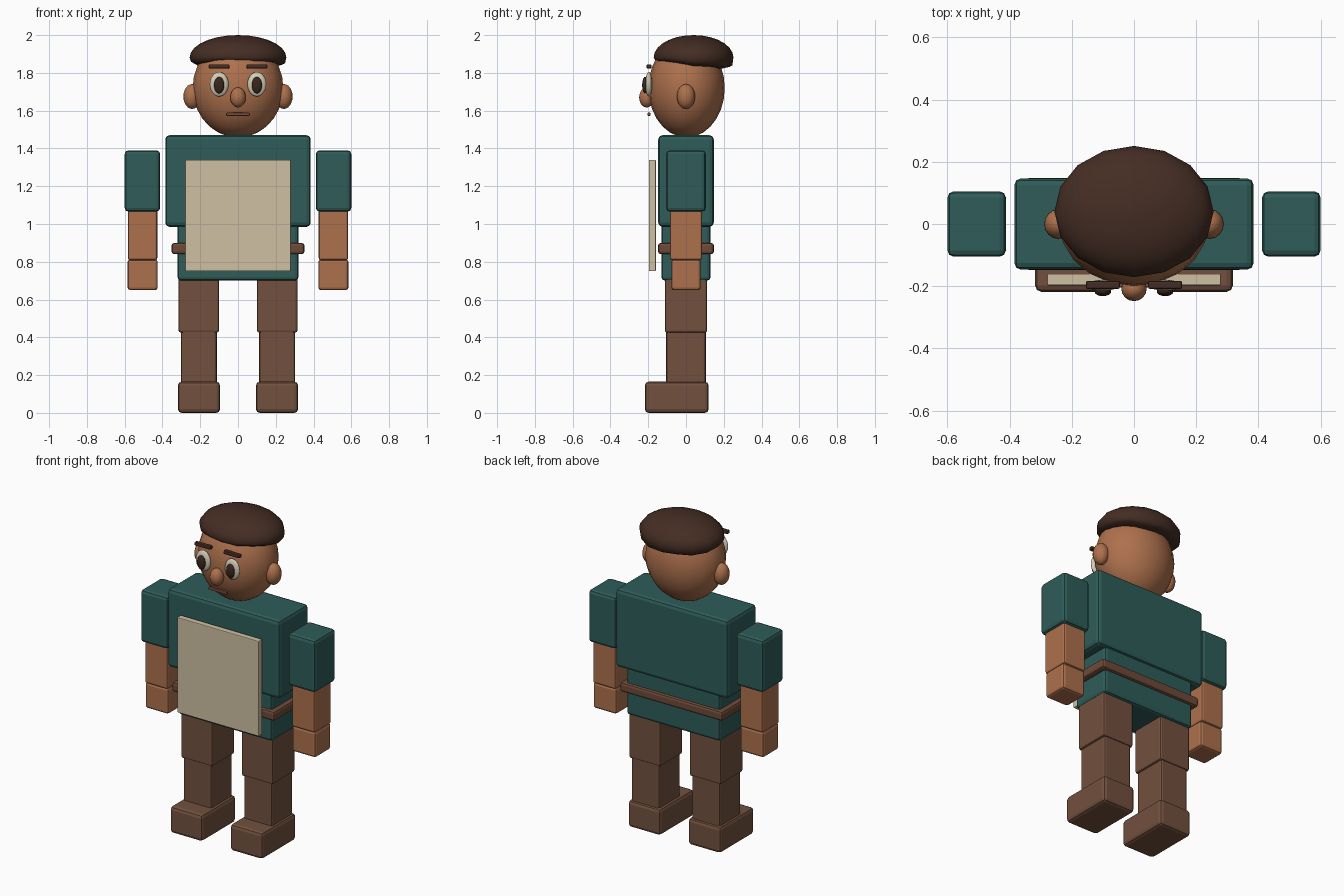
import bpy, bmesh, math
from mathutils import Vector

if "Cube" in bpy.data.objects:
    bpy.data.objects.remove(bpy.data.objects["Cube"])


def material(name, r, g, b):
    def lin(c):
        c /= 255
        return c / 12.92 if c < 0.04045 else ((c + 0.055) / 1.055) ** 2.4
    m = bpy.data.materials.new(name)
    m.diffuse_color = (lin(r), lin(g), lin(b), 1)
    m.use_nodes = True
    m.node_tree.nodes["Principled BSDF"].inputs["Base Color"].default_value = m.diffuse_color
    return m


TEAL = material("teal_cloth", 46, 92, 88)
SKIN = material("skin", 174, 113, 77)
BROWN = material("brown_trousers", 114, 81, 62)
LEATHER = material("belt_leather", 110, 74, 56)
CREAM = material("apron_cream", 208, 192, 164)
HAIR = material("dark_hair", 68, 45, 35)
WHITE = material("eye_white", 212, 205, 184)
PUPIL = material("pupil_brown", 58, 38, 28)
LIP = material("lip_brown", 124, 76, 56)


def finish(name, bm, mat):
    me = bpy.data.meshes.new(name)
    bm.to_mesh(me)
    bm.free()
    ob = bpy.data.objects.new(name, me)
    bpy.context.collection.objects.link(ob)
    me.materials.append(mat)
    return ob


def box(name, x, y, z, mat, bevel=0.018):
    """Rounded block from (min, max) ranges."""
    bm = bmesh.new()
    bmesh.ops.create_cube(bm, size=1)
    for v in bm.verts:
        v.co = Vector([(r[0] + r[1]) / 2 + c * (r[1] - r[0])
                       for c, r in zip(v.co, (x, y, z))])
    bmesh.ops.bevel(bm, geom=bm.edges[:], offset=bevel, segments=2,
                    profile=0.5, affect='EDGES')
    return finish(name, bm, mat)


def ball(name, centre, radii, mat, segs=16, rings=12):
    """Smooth ellipsoid."""
    bm = bmesh.new()
    bmesh.ops.create_uvsphere(bm, u_segments=segs, v_segments=rings, radius=1)
    for v in bm.verts:
        v.co = Vector([c + a * r for c, a, r in zip(centre, v.co, radii)])
    for f in bm.faces:
        f.smooth = True
    return finish(name, bm, mat)


def mirrored_range(s, a, b):
    return (a, b) if s > 0 else (-b, -a)


# Torso, belt and apron
box("chest", (-0.385, 0.385), (-0.147, 0.147), (0.985, 1.47), TEAL, 0.022)
box("lower_tunic", (-0.32, 0.32), (-0.13, 0.13), (0.70, 1.02), TEAL)
box("belt", (-0.352, 0.352), (-0.148, 0.148), (0.84, 0.90), LEATHER, 0.015)
box("apron_panel", (-0.28, 0.28), (-0.197, -0.16), (0.75, 1.34), CREAM, 0.004)

# Limbs, one set per side
for s, side in ((-1, "right"), (1, "left")):
    def limb(part, xr, y, z, mat, bevel=0.018):
        box(f"{side}_{part}", mirrored_range(s, *xr), y, z, mat, bevel)
    limb("sleeve", (0.412, 0.6), (-0.105, 0.105), (1.065, 1.39), TEAL, 0.02)
    limb("forearm", (0.427, 0.583), (-0.085, 0.085), (0.808, 1.085), SKIN, 0.012)
    limb("hand", (0.425, 0.585), (-0.078, 0.078), (0.65, 0.812), SKIN, 0.015)
    limb("thigh", (0.1, 0.315), (-0.112, 0.112), (0.425, 0.715), BROWN, 0.012)
    limb("shin", (0.112, 0.303), (-0.105, 0.105), (0.15, 0.44), BROWN, 0.012)
    limb("shoe", (0.095, 0.318), (-0.218, 0.12), (0.0, 0.165), BROWN, 0.02)

    # Face parts that come in pairs
    ball(f"{side}_ear", (s * 0.243, 0, 1.675), (0.046, 0.048, 0.066), SKIN)
    ball(f"{side}_eye", (s * 0.1, -0.197, 1.74), (0.05, 0.018, 0.065), WHITE)
    ball(f"{side}_pupil", (s * 0.1, -0.217, 1.735), (0.027, 0.015, 0.044), PUPIL)
    limb("eyebrow", (0.045, 0.155), (-0.209, -0.183), (1.823, 1.845), HAIR, 0.006)

# Head, nose and mouth
ball("head", (0, 0.003, 1.72), (0.24, 0.202, 0.262), SKIN, 20, 14)
ball("nose", (0, -0.208, 1.67), (0.041, 0.04, 0.053), SKIN)
box("mouth", (-0.063, 0.063), (-0.204, -0.187), (1.573, 1.589), LIP, 0.004)

# Hair cap: domed above, flattened below, sloping down to the back
hair = ball("hair", (0, 0, 0), (1, 1, 1), HAIR, 16, 14)
for i, v in enumerate(hair.data.vertices):
    x, y, z = v.co
    if z >= 0:
        h = 0.118 * z
    else:
        h = -0.055 * math.sqrt(-z) - 0.016 * y - 0.004 * math.cos(5 * math.atan2(y, x))
    v.co = (0.256 * x, 0.04 + 0.211 * y, 1.882 + h)
